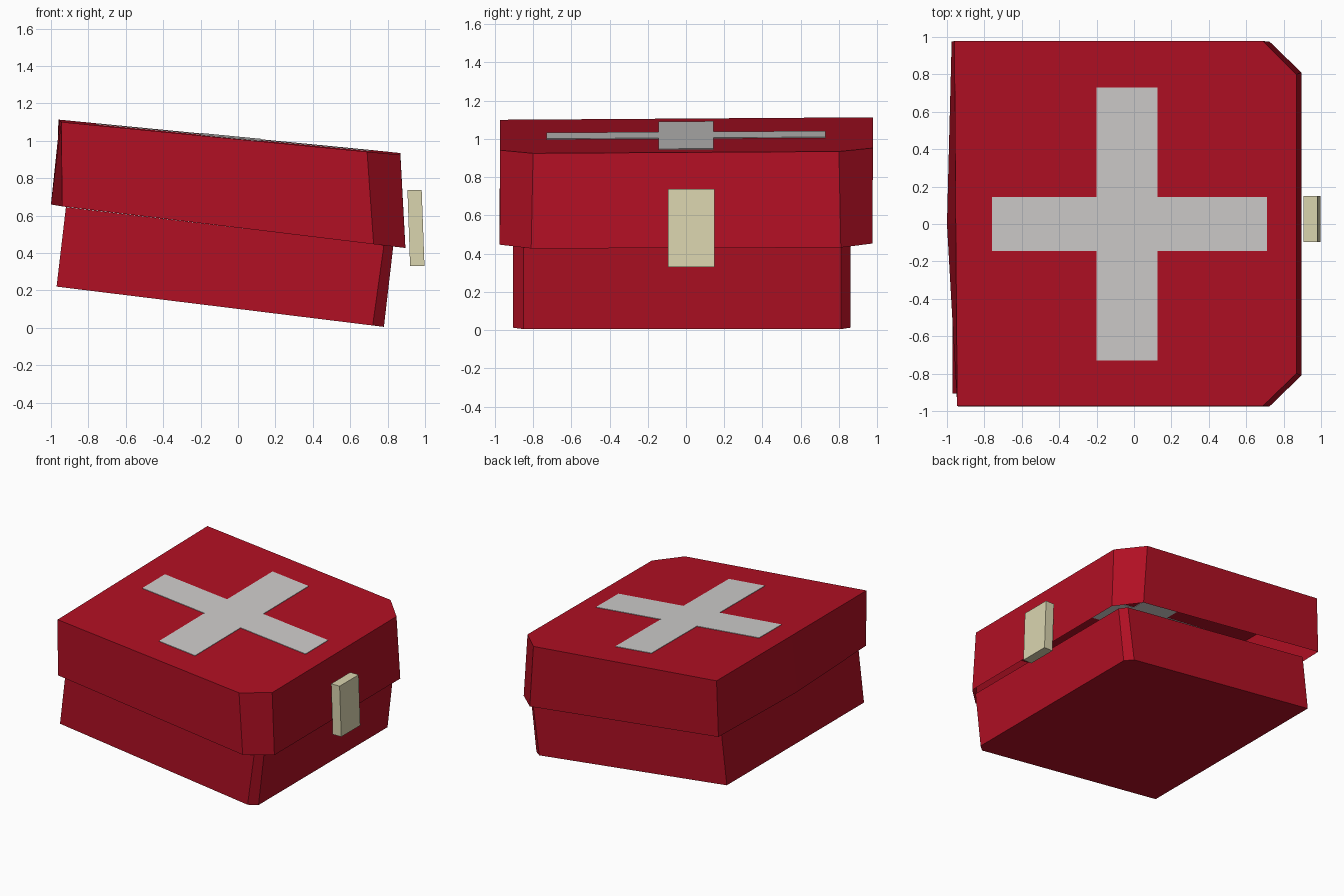
import bpy

if "Cube" in bpy.data.objects:
    bpy.data.objects.remove(bpy.data.objects["Cube"])


def material(name, rgb):
    m = bpy.data.materials.new(name)
    m.diffuse_color = (*rgb, 1.0)
    m.use_nodes = True
    m.node_tree.nodes["Principled BSDF"].inputs["Base Color"].default_value = m.diffuse_color
    return m


RED = material("box red", (0.44, 0.005, 0.017))
GREY = material("cross grey", (0.62, 0.61, 0.60))
CREAM = material("clasp cream", (0.70, 0.66, 0.43))


def loft(name, lower, upper, z_low, z_high, mat, cap_low=True, cap_high=True):
    """Prism between two outlines (counter-clockwise), each lying on a sloped plane."""
    n = len(lower)
    verts = [(x, y, z_low(x, y)) for x, y in lower]
    verts += [(x, y, z_high(x, y)) for x, y in upper]
    faces = [(i, (i + 1) % n, n + (i + 1) % n, n + i) for i in range(n)]
    if cap_low:
        faces.append(tuple(reversed(range(n))))
    if cap_high:
        faces.append(tuple(range(n, 2 * n)))
    mesh = bpy.data.meshes.new(name)
    mesh.from_pydata(verts, [], faces)
    mesh.materials.append(mat)
    mesh.update()
    obj = bpy.data.objects.new(name, mesh)
    bpy.context.collection.objects.link(obj)
    return obj


def plane(z0, slope_x, slope_y=0.0, lift=0.0):
    return lambda x, y: z0 + slope_x * x + slope_y * y + lift


def outline(left_front, left_mid, left_back, cut_x, right, y0, y1, cut0, cut1):
    """Rectangle with both right-hand corners cut off."""
    return [(left_front, y0), (cut_x, y0), (right, cut0), (right, cut1),
            (cut_x, y1), (left_back, y1), (left_mid, (y0 + y1) / 2)]


# base tray, leaning with the tilted kit
loft("base",
     outline(-0.97, -0.97, -0.97, 0.72, 0.78, -0.905, 0.86, -0.85, 0.81),
     outline(-0.92, -0.92, -0.92, 0.78, 0.83, -0.905, 0.86, -0.85, 0.81),
     plane(0.101, -0.123), plane(0.535, -0.12), RED, cap_high=False)

# hollow lid, slightly flared at its lower edge
LID = (1.014, -0.0973, 0.006)
loft("lid",
     outline(-0.94, -1.0, -0.975, 0.725, 0.895, -0.975, 0.975, -0.81, 0.81),
     outline(-0.945, -0.953, -0.96, 0.69, 0.868, -0.972, 0.978, -0.80, 0.80),
     plane(0.538, -0.1214, 0.003), plane(*LID), RED, cap_low=False)

# cross plate let through the lid's top sheet
X0, X1, X2, X3 = -0.76, -0.20, 0.125, 0.71
A, B = 0.145, 0.73
cross = [(X0, -A), (X1, -A), (X1, -B), (X2, -B), (X2, -A), (X3, -A),
         (X3, A), (X2, A), (X2, B), (X1, B), (X1, A), (X0, A)]
loft("cross", cross, cross, plane(*LID, lift=-0.004), plane(*LID, lift=0.004), GREY)


# clasp on the right side
def rect(x0, x1):
    return [(x0, -0.095), (x1, -0.095), (x1, 0.15), (x0, 0.15)]


loft("clasp", rect(0.92, 0.997), rect(0.906, 0.982),
     plane(0.33, 0.0), plane(0.738, 0.0), CREAM)
